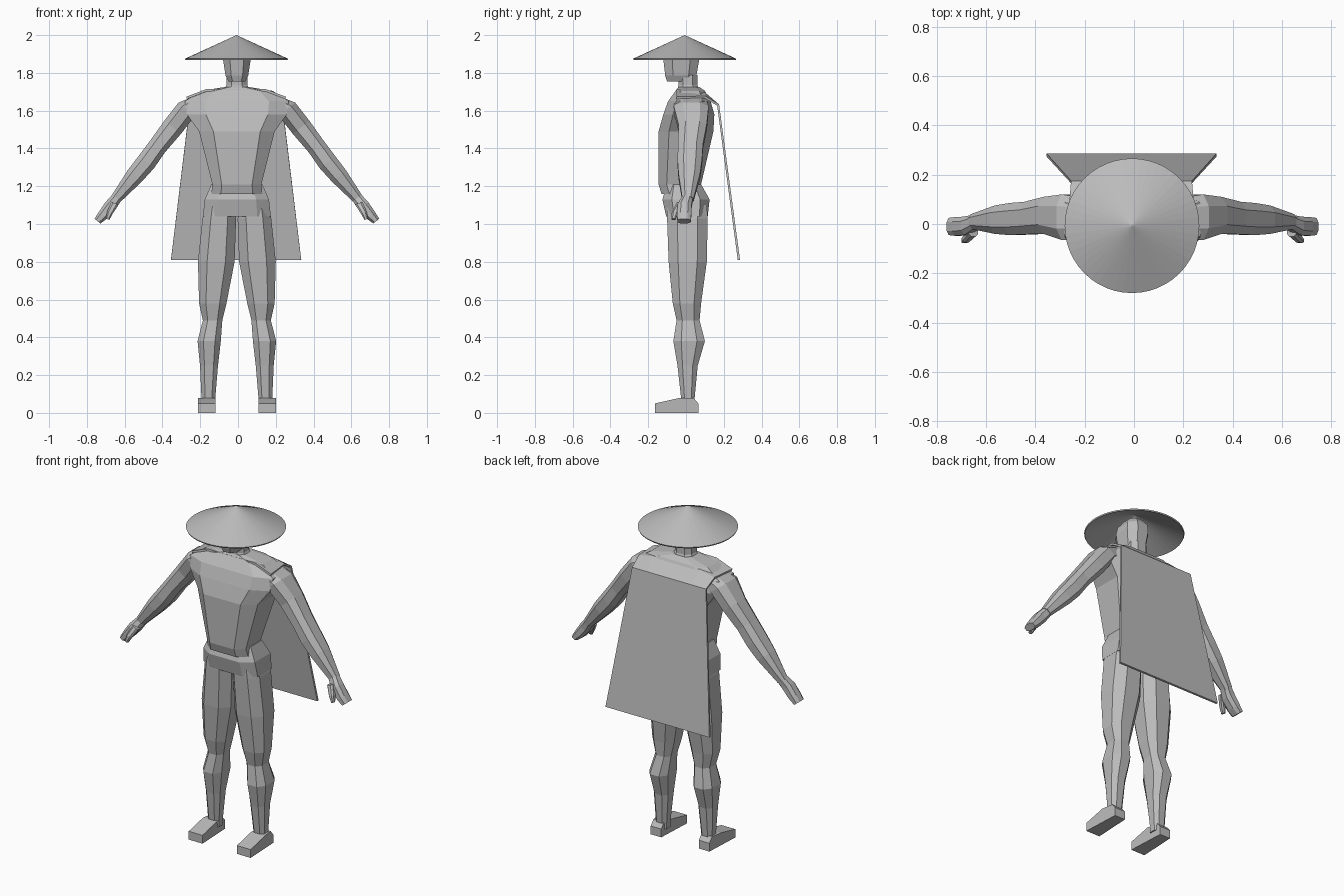
import bpy, bmesh, math
from mathutils import Vector

CX = -0.006  # the body's mirror line
grey = bpy.data.materials.new("plain grey")
grey.diffuse_color = (0.5, 0.5, 0.5, 1)


def finish(name, bm):
    bmesh.ops.recalc_face_normals(bm, faces=bm.faces)
    me = bpy.data.meshes.new(name)
    bm.to_mesh(me)
    bm.free()
    me.materials.append(grey)
    ob = bpy.data.objects.new(name, me)
    bpy.context.collection.objects.link(ob)
    return ob


def octagon(c):
    return [(1, -c), (1, c), (c, 1), (-c, 1), (-1, c), (-1, -c), (-c, -1), (c, -1)]


def skin(name, rings):
    # join equal-sized rings of points into a closed tube
    bm = bmesh.new()
    loops = [[bm.verts.new(p) for p in r] for r in rings]
    for a, b in zip(loops, loops[1:]):
        n = len(a)
        for i in range(n):
            bm.faces.new((a[i], a[(i + 1) % n], b[(i + 1) % n], b[i]))
    bm.faces.new(loops[0])
    bm.faces.new(loops[-1])
    return finish(name, bm)


def upright(name, rows, c=0.5, side=1):
    # rows: z, x min, x max, y front, y back
    rings = []
    for z, x0, x1, y0, y1 in rows:
        mx, hx, my, hy = (x0 + x1) / 2, (x1 - x0) / 2, (y0 + y1) / 2, (y1 - y0) / 2
        rings.append([(CX + side * (mx + u * hx), my + v * hy, z) for u, v in octagon(c)])
    return skin(name, rings)


def limb(name, rows, side, axis, c=0.5):
    # rows: x, z, half thickness, y front, y back; rings lie across the axis
    n = Vector((-axis[1], 0, axis[0])).normalized()
    rings = []
    for x, z, h, y0, y1 in rows:
        my, hy = (y0 + y1) / 2, (y1 - y0) / 2
        rings.append([(CX + side * (x + u * h * n.x), my + v * hy, z + u * h * n.z)
                      for u, v in octagon(c)])
    return skin(name, rings)


# torso and hips
upright("torso", [
    (1.725, -.065, .065, -.04, .07), (1.705, -.19, .19, -.055, .10),
    (1.65, -.275, .275, -.095, .13), (1.58, -.265, .265, -.12, .15),
    (1.49, -.20, .20, -.145, .145), (1.21, -.13, .13, -.145, .08),
    (1.16, -.135, .135, -.13, .09)], 0.62)
upright("hips", [
    (1.21, -.135, .135, -.10, .08), (1.13, -.17, .17, -.125, .125),
    (1.04, -.18, .18, -.105, .115)], 0.6)

# head and neck
upright("neck", [(1.70, -.075, .075, -.045, .075), (1.735, -.055, .055, -.04, .06),
                 (1.79, -.055, .055, -.04, .06)])
upright("head", [
    (1.755, -.045, .045, -.10, .03), (1.785, -.06, .06, -.11, .055),
    (1.87, -.073, .073, -.12, .07), (1.91, -.07, .07, -.105, .065),
    (1.945, -.045, .045, -.065, .04)])

for side, word in ((1, "right"), (-1, "left")):
    # leg
    upright("leg_" + word, [
        (1.10, .02, .165, -.10, .11), (1.03, .004, .182, -.10, .115),
        (.80, .012, .206, -.092, .11), (.58, .055, .20, -.07, .08),
        (.49, .077, .18, -.05, .072), (.38, .085, .208, -.067, .10),
        (.25, .10, .195, -.045, .062), (.07, .115, .187, -.025, .045),
        (.04, .115, .187, -.025, .045)], 0.5, side)
    # foot: side profile, narrowing to the toe
    prof = [(-.165, 0), (-.165, .05), (-.03, .08), (.04, .08), (.065, .05), (.065, 0)]
    skin("foot_" + word, [[(CX + side * (.16 + k * (.046 if y < 0.03 else .035)), y, z)
                           for y, z in prof] for k in (-1, 1)])
    # arm
    limb("arm_" + word, [
        (.20, 1.635, .055, -.06, .11), (.265, 1.608, .056, -.065, .12),
        (.34, 1.512, .056, -.04, .11), (.42, 1.41, .050, -.042, .09),
        (.48, 1.327, .052, -.045, .085), (.54, 1.255, .048, -.04, .075),
        (.645, 1.128, .028, -.02, .04)], side, (.615, -.79))
    # hand and thumb
    limb("hand_" + word, [
        (.635, 1.14, .028, -.02, .038), (.67, 1.095, .033, -.045, .03),
        (.71, 1.045, .028, -.048, .028), (.738, 1.015, .02, -.045, .025)],
        side, (.615, -.79))
    limb("thumb_" + word, [
        (.645, 1.11, .02, -.05, -.01), (.672, 1.06, .016, -.075, -.04),
        (.685, 1.025, .010, -.078, -.055)], side, (.3, -.9))

# hollow conical hat
bm = bmesh.new()
bmesh.ops.create_cone(bm, cap_ends=False, segments=48, radius1=.273, radius2=0, depth=.125)
bmesh.ops.remove_doubles(bm, verts=bm.verts, dist=1e-5)
hat = finish("hat", bm)
hat.location = (-.008, -.007, 1.9375)
mod = hat.modifiers.new("thickness", "SOLIDIFY")
mod.thickness = .008
mod.offset = -1

# cape: yoke over the shoulders, then a flat hanging panel
bm = bmesh.new()
rows = []
for y, zc, ze, hw in ((-.05, 1.708, 1.668, .262), (.10, 1.69, 1.672, .25),
                      (.17, 1.63, 1.63, .245), (.28, .81, .81, .345)):
    rows.append([bm.verts.new((-.01 + k * hw, y, ze if abs(k) == 1 else zc))
                 for k in (-1, -.6, .6, 1)])
for a, b in zip(rows, rows[1:]):
    for i in range(3):
        bm.faces.new((a[i], a[i + 1], b[i + 1], b[i]))
cape = finish("cape", bm)
mod = cape.modifiers.new("thickness", "SOLIDIFY")
mod.thickness = .012
mod.offset = 0
